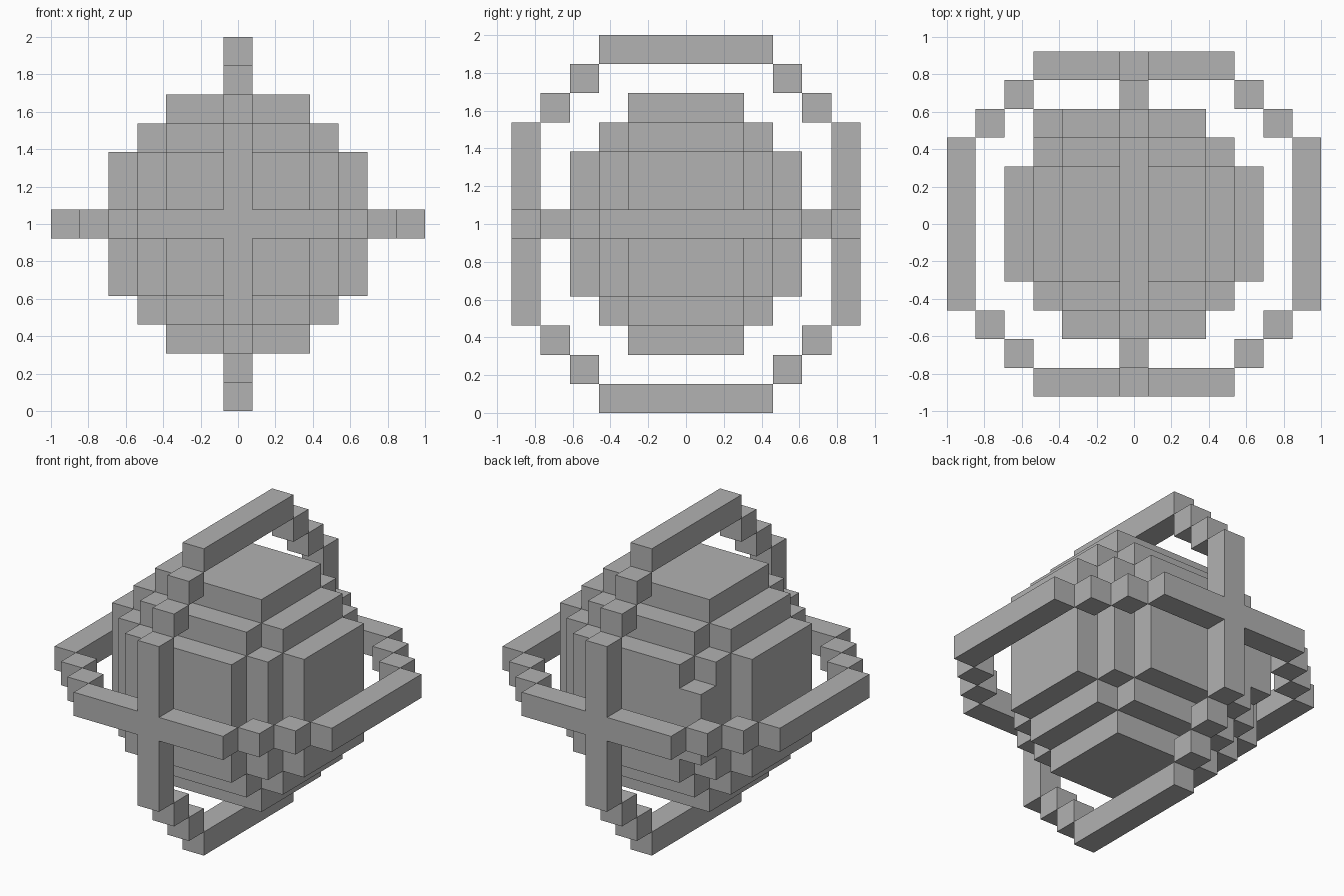
import bpy
import bmesh
from mathutils import Matrix, Vector

UNIT = 2 / 13                      # edge of one block
CENTRE = Vector((0, 0, 1))

cube = bpy.data.objects.get("Cube")
if cube:
    bpy.data.objects.remove(cube, do_unlink=True)

grey = bpy.data.materials.new("plain grey")
grey.use_nodes = True
colour = (0.445, 0.445, 0.445, 1)
grey.diffuse_color = colour
grey.node_tree.nodes["Principled BSDF"].inputs["Base Color"].default_value = colour


def build(name, boxes):
    """Make one object from (centre, size) boxes, given in block units."""
    bm = bmesh.new()
    for centre, size in boxes:
        place = Matrix.Translation(CENTRE + Vector(centre) * UNIT)
        scale = Matrix.Diagonal(Vector(size) * UNIT).to_4x4()
        bmesh.ops.create_cube(bm, size=1, matrix=place @ scale)
    mesh = bpy.data.meshes.new(name)
    bm.to_mesh(mesh)
    bm.free()
    mesh.materials.append(grey)
    obj = bpy.data.objects.new(name, mesh)
    bpy.context.collection.objects.link(obj)
    return obj


SIGNS = (-1, 1)

# Stepped core: nested boxes about the centre
core_sizes = [(5, 4, 9), (5, 6, 7), (7, 4, 7), (5, 8, 5), (7, 6, 5), (9, 4, 5)]
build("stepped_core", [((0, 0, 0), size) for size in core_sizes])

# Single filled corner at the back right of the core
build("corner_fill", [((-3, 3.5, 0), (1, 1, 3))])

# Upright ring: top and bottom bars, uprights split by the level ring, steps
upright = []
for a in SIGNS:
    upright.append(((0, 0, 6 * a), (1, 6, 1)))
    for b in SIGNS:
        upright.append(((0, 5.5 * b, 2 * a), (1, 1, 3)))
        upright.append(((0, 3.5 * b, 5 * a), (1, 1, 1)))
        upright.append(((0, 4.5 * b, 4 * a), (1, 1, 1)))
build("upright_ring", upright)

# Level ring: front, back and side bars joined by corner steps
level = []
for a in SIGNS:
    level.append(((0, 5.5 * a, 0), (7, 1, 1)))
    level.append(((6 * a, 0, 0), (1, 6, 1)))
    for b in SIGNS:
        level.append(((4 * a, 4.5 * b, 0), (1, 1, 1)))
        level.append(((5 * a, 3.5 * b, 0), (1, 1, 1)))
build("level_ring", level)
